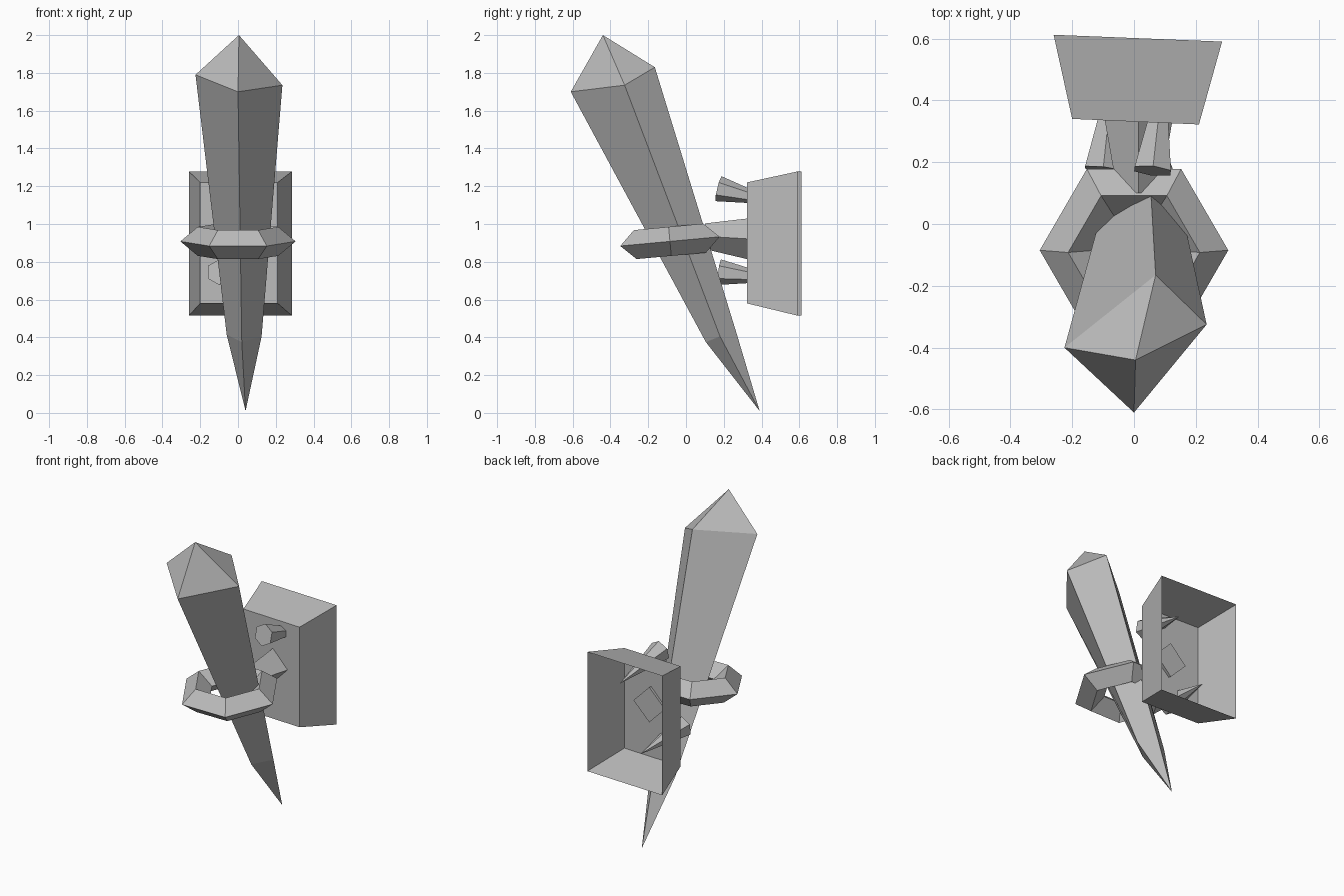
import bpy, bmesh
from math import radians, cos, sin, tau
from mathutils import Vector, Matrix

cube = bpy.data.objects.get("Cube")
if cube:
    bpy.data.objects.remove(cube)

grey = bpy.data.materials.new("stone grey")
grey.use_nodes = True
shade = (0.5, 0.5, 0.5, 1)
grey.diffuse_color = shade
grey.node_tree.nodes["Principled BSDF"].inputs["Base Color"].default_value = shade


def loft(name, rings, cap_start=True, cap_end=True, closed=False):
    """Skin a row of rings; a ring of one point is a tip."""
    bm = bmesh.new()
    rows = [[bm.verts.new(p) for p in ring] for ring in rings]
    pairs = list(zip(rows, rows[1:])) + ([(rows[-1], rows[0])] if closed else [])
    for a, b in pairs:
        n = max(len(a), len(b))
        for i in range(n):
            j = (i + 1) % n
            quad = [a[i % len(a)], a[j % len(a)], b[j % len(b)], b[i % len(b)]]
            bm.faces.new(list(dict.fromkeys(quad)))
    if not closed:
        for row, cap in ((rows[0], cap_start), (rows[-1], cap_end)):
            if cap and len(row) > 2:
                bm.faces.new(row)
    bmesh.ops.recalc_face_normals(bm, faces=bm.faces)
    mesh = bpy.data.meshes.new(name)
    bm.to_mesh(mesh)
    bm.free()
    mesh.materials.append(grey)
    obj = bpy.data.objects.new(name, mesh)
    bpy.context.collection.objects.link(obj)
    return obj


def circle(center, axis, radius, sides, spin=0.0):
    """Polygon around a point, square to an axis."""
    turn = Vector(axis).to_track_quat('Z', 'X')
    return [Vector(center) + turn @ Vector((radius * cos(spin + tau * i / sides),
                                            radius * sin(spin + tau * i / sides), 0))
            for i in range(sides)]


# Four-sided tapering torch with pointed ends
loft("torch", [
    [(0.005, -0.44, 2.0)],
    [(-0.225, -0.40, 1.79), (0, -0.61, 1.70), (0.235, -0.325, 1.735), (0.07, -0.165, 1.83)],
    [(-0.06, 0.20, 0.415), (0.02, 0.105, 0.375), (0.125, 0.18, 0.405), (0.045, 0.265, 0.43)],
    [(0.04, 0.39, 0.01)],
])

# Six-sided holding ring with a diamond section
tilt = Matrix.Translation((0, -0.085, 0.908)) @ Matrix.Rotation(radians(5.3), 4, 'X')
section = [(0.305, 0), (0.213, 0.077), (0.125, 0), (0.213, -0.077)]
loft("holding_ring", [
    [tilt @ Vector((r * cos(tau * k / 6), r * sin(tau * k / 6), h)) for r, h in section]
    for k in range(6)], closed=True)


# Wall plate: flared shell, open at the back
def plate_ring(x0, x1, y0, y1, z0, z1):
    return [(x0, y0, z0), (x1, y1, z0), (x1, y1, z1), (x0, y0, z1)]


loft("wall_plate", [
    plate_ring(-0.20, 0.21, 0.34, 0.322, 0.58, 1.22),
    plate_ring(-0.26, 0.285, 0.612, 0.59, 0.515, 1.278),
], cap_end=False)

# Diamond arm from the plate to the ring
loft("arm", [
    circle((0.015, 0.10, 0.935), (0, 1, 0), 0.068, 4),
    circle((0.015, 0.35, 0.92), (0, 1, 0), 0.112, 4),
])

# Spikes driven through the plate
for name, head, tip in (("upper_nail", (0.06, 0.172, 1.187), (0.10, 0.53, 1.10)),
                        ("lower_nail", (-0.10, 0.177, 0.745), (-0.06, 0.55, 0.70))):
    axis = Vector(tip) - Vector(head)
    loft(name, [circle(head, axis, 0.068, 6), [tip]])
